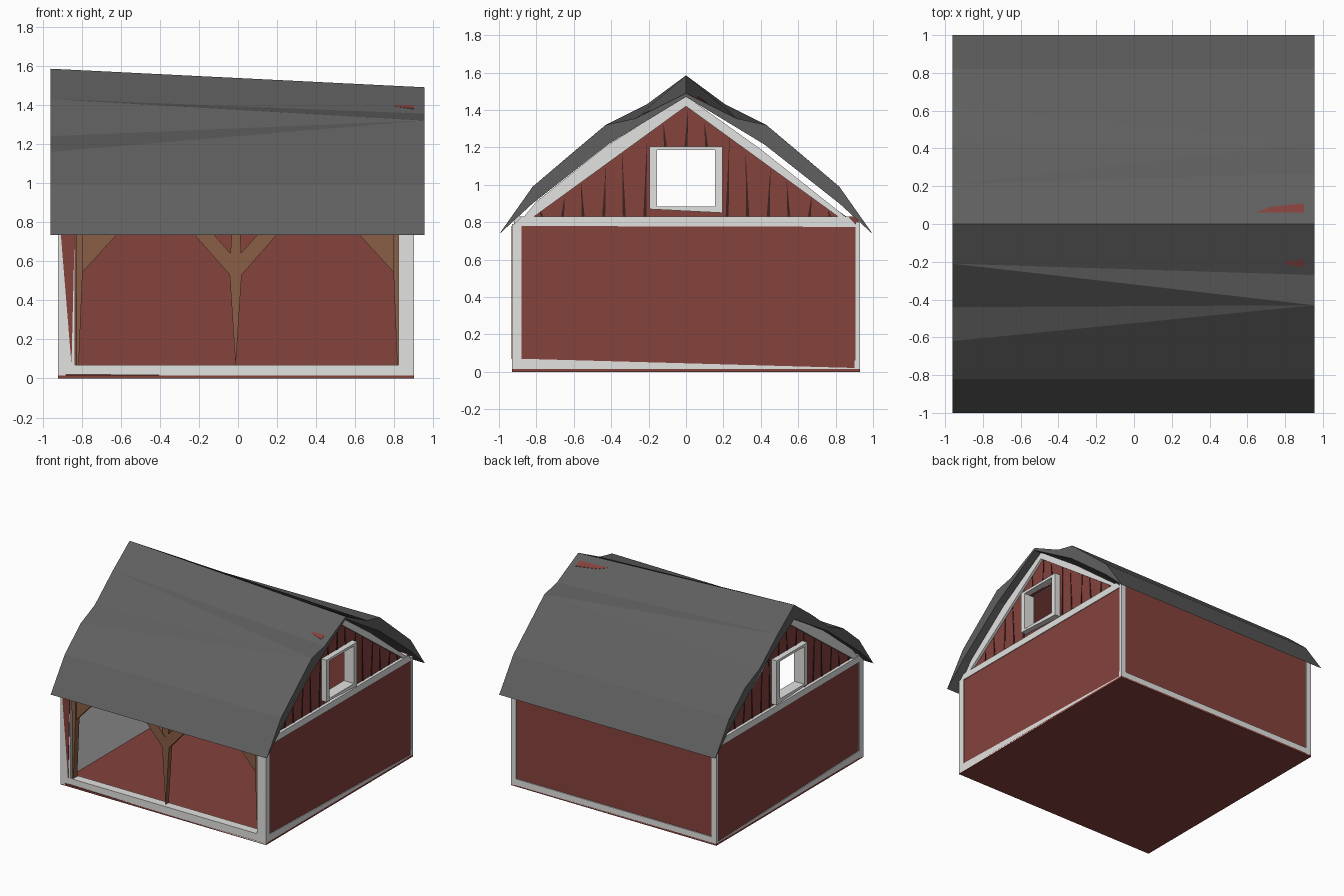
import bpy, bmesh
from mathutils import Vector

cube = bpy.data.objects.get("Cube")
if cube:
    bpy.data.objects.remove(cube)


def material(name, r, g, b):
    m = bpy.data.materials.new(name)
    m.use_nodes = True
    m.diffuse_color = (r, g, b, 1)
    node = next(n for n in m.node_tree.nodes if n.type == 'BSDF_PRINCIPLED')
    node.inputs["Base Color"].default_value = (r, g, b, 1)
    node.inputs["Roughness"].default_value = 0.9
    return m


RED = material("barn_red", 0.235, 0.054, 0.046)
WHITE = material("trim_white", 0.76, 0.76, 0.75)
GREY = material("roof_grey", 0.115, 0.115, 0.115)
WOOD = material("brown_wood", 0.25, 0.112, 0.058)
GAP = material("dark_gap", 0.045, 0.016, 0.014)


def finish(name, bm, mat):
    bmesh.ops.recalc_face_normals(bm, faces=bm.faces)
    mesh = bpy.data.meshes.new(name)
    bm.to_mesh(mesh)
    bm.free()
    mesh.materials.append(mat)
    obj = bpy.data.objects.new(name, mesh)
    bpy.context.collection.objects.link(obj)
    return obj


def prism(name, pts, a, b, mat, axis='X'):
    """Extrude a (y, z) outline along x, or an (x, z) outline along y."""
    place = (lambda u, v, w: (w, u, v)) if axis == 'X' else (lambda u, v, w: (u, w, v))
    bm = bmesh.new()
    face = bm.faces.new([bm.verts.new(place(u, v, a)) for u, v in pts])
    moved = bmesh.ops.extrude_face_region(bm, geom=[face])["geom"]
    shift = Vector(place(0, 0, b - a))
    bmesh.ops.translate(bm, vec=shift, verts=[g for g in moved if isinstance(g, bmesh.types.BMVert)])
    return finish(name, bm, mat)


def box(name, x0, x1, y0, y1, z0, z1, mat):
    return prism(name, [(y0, z0), (y1, z0), (y1, z1), (y0, z1)], x0, x1, mat)


X0, X1, Y = -0.92, 0.90, 0.93

# Floor and back wall
box("base_slab", X0, X1, -Y, Y, 0, 0.015, RED)
box("floor", X0 + 0.02, X1 - 0.02, -0.9, 0.9, 0.015, 0.06, RED)
box("back_wall", X0 + 0.02, X1 - 0.02, 0.87, 0.922, 0.015, 0.83, RED)
box("back_sill", X0, X1, 0.9, Y, 0.01, 0.06, WHITE)
box("back_header", X0 + 0.02, X1 - 0.02, 0.86, 0.92, 0.78, 0.83, WHITE)
box("front_header", X0 + 0.02, X1 - 0.02, -0.92, -0.86, 0.77, 0.83, WHITE)

# Front sill and corner posts
prism("front_sill", [(X0, 0.022), (X1, 0.003), (X1, 0.07), (X0, 0.07)], -Y, -0.86, WHITE, 'Y')
box("front_left_post", 0.82, X1, -Y, -0.88, 0.01, 0.79, WHITE)
box("front_right_post", X0, -0.835, -Y, -0.88, 0.02, 0.79, WHITE)
prism("front_right_board", [(-0.852, 0.07), (-0.835, 0.78), (-0.91, 0.78)], -Y - 0.004, -Y, RED, 'Y')
for label, x0, x1 in (("left", X1 - 0.045, X1), ("right", X0, X0 + 0.045)):
    box("back_" + label + "_post", x0, x1, 0.905, Y, 0.01, 0.8, WHITE)


# Gable outline height
def slope(y):
    return 1.44 - 0.72 * abs(y)


# The two end walls with gables and windows
for label, s, edge in (("left", 1, X1), ("right", -1, X0)):
    def at(depth):
        return edge - s * depth

    box(label + "_wall", at(0.045), at(0.006), -0.92, 0.92, 0.015, 0.79, RED)
    box(label + "_inner_lining", at(0.05), at(0.045), -0.88, 0.87, 0.06, 0.79, WHITE)
    prism(label + "_sill", [(-Y, 0.005), (Y, 0.005), (Y, 0.02), (-0.88, 0.07), (-Y, 0.07)],
          at(0.04), at(0), WHITE)
    box(label + "_front_corner", at(0.04), at(0), -Y, -0.88, 0.01, 0.79, WHITE)
    prism(label + "_band", [(-0.93, 0.78), (0.92, 0.775), (0.87, 0.83), (-0.88, 0.83)],
          at(0.07), at(0), WHITE)

    # Gable panels around the window opening
    w, low, high = 0.158, 0.88, 1.185
    panels = {
        "front": [(-0.85, 0.82), (-w, 0.82), (-w, slope(w))],
        "back": [(0.85, 0.82), (w, 0.82), (w, slope(w))],
        "lower": [(-w, 0.82), (w, 0.82), (w, low), (-w, low)],
        "upper": [(-w, high), (w, high), (w, slope(w)), (0, slope(0)), (-w, slope(w))],
    }
    for part, outline in panels.items():
        prism(label + "_gable_" + part, outline, at(0.06), at(0.025), RED)

    # Tapered gaps between the gable boards
    for i in range(15):
        y = -0.77 + 0.11 * i
        foot = 1.2 if abs(y) < 0.2 else 0.83
        top = slope(y) - 0.02
        if top > foot + 0.02:
            lean = 0.012 if i % 2 else -0.012
            prism(label + "_board_gap", [(y - 0.008, foot), (y + 0.008, foot), (y + lean, top)],
                  at(0.025), at(0.021), GAP)

    # Rake trim, wider on the front slope
    prism(label + "_front_rake", [(-0.89, 0.8), (-0.84, 0.81), (0, 1.42), (0, 1.475),
                                  (-0.43, 1.205), (-0.8, 0.91)], at(0.05), at(0.005), WHITE)
    prism(label + "_back_rake", [(0.89, 0.8), (0.84, 0.81), (0, 1.42), (0, 1.475), (0.4, 1.19)],
          at(0.05), at(0.005), WHITE)

    # Window frame
    a, b = 0.195, 0.155
    z0, z1, z2, z3 = 0.85, 0.885, 1.185, 1.205
    for part, outline in (
            ("bottom", [(-a, z0 + 0.02), (a, z0), (b, z1), (-b, z1)]),
            ("top", [(-a, z3), (a, z3), (b, z2), (-b, z2)]),
            ("front", [(-a, z3), (-a, z0 + 0.02), (-b, z1), (-b, z2)]),
            ("back", [(a, z3), (a, z0), (b, z1), (b, z2)])):
        prism(label + "_window_" + part, outline, at(0.07), at(-0.02), WHITE)

# Sloped red ceiling lining under the roof
prism("ceiling", [(-0.9, 0.8), (0, 1.435), (0.9, 0.8), (0.88, 0.79), (0, 1.41), (-0.88, 0.79)],
      X0 + 0.06, X1 - 0.06, RED)

# Wooden centre post, side posts and braces
prism("centre_post", [(-0.012, 0.06), (0.02, 0.55), (0.01, 0.79), (-0.03, 0.79), (-0.044, 0.55)],
      -0.9, -0.86, WOOD, 'Y')
for s in (1, -1):
    c = -0.012
    prism("centre_brace", [(c, 0.55), (c + s * 0.03, 0.53), (c + s * 0.25, 0.78),
                           (c + s * 0.15, 0.78), (c, 0.61)], -0.905, -0.865, WOOD, 'Y')
    prism("side_post", [(s * 0.825, 0.06), (s * 0.815, 0.06), (s * 0.795, 0.55), (s * 0.795, 0.78),
                        (s * 0.83, 0.78)], -0.92, -0.87, WOOD, 'Y')
    prism("corner_brace", [(s * 0.81, 0.53), (s * 0.79, 0.55), (s * 0.58, 0.78), (s * 0.81, 0.78)],
          -0.91, -0.87, WOOD, 'Y')

# Warped roof: different profiles at the two ends, joined by folded facets
RX0, RX1 = -0.96, 0.955
right_end = [(0, 1.585), (0.21, 1.43), (0.44, 1.24), (0.62, 1.16), (0.82, 0.99), (1, 0.735)]
left_end = [(0, 1.49), (0.27, 1.355), (0.43, 1.32), (0.82, 0.99), (1, 0.735)]
under = [(0, 1.47), (0.42, 1.215), (0.82, 0.9), (1, 0.735)]
for label, s in (("front", -1), ("back", 1)):
    bm = bmesh.new()
    R = [bm.verts.new((RX0, s * y, z)) for y, z in right_end]
    L = [bm.verts.new((RX1, s * y, z)) for y, z in left_end]
    UR, UL = ([bm.verts.new((x, s * y, z)) for y, z in under[:-1]] + [end[-1]]
              for x, end in ((RX0, R), (RX1, L)))
    facets = [(R[0], R[1], L[1], L[0]), (R[1], L[2], L[1]), (R[1], R[2], L[2]),
              (R[2], R[3], L[2]), (R[3], R[4], L[3], L[2]), (R[4], R[5], L[4], L[3])]
    facets += [(UR[i], UR[i + 1], UL[i + 1], UL[i]) for i in range(3)]
    facets += [R + UR[-2::-1], L + UL[-2::-1], (R[0], L[0], UL[0], UR[0])]
    for f in facets:
        bm.faces.new(f)
    finish(label + "_roof", bm, GREY)


# Slivers of lining showing through the roof near the ridge
def roof_height(x, y):
    t = (x - RX0) / (RX1 - RX0)
    return (1 - t) * (1.585 - 0.738 * abs(y)) + t * (1.49 - 0.5 * abs(y)) + 0.004


for name, pts in (("back_sliver", [(0.9, 0.06), (0.9, 0.11), (0.72, 0.09), (0.65, 0.062)]),
                  ("front_sliver", [(0.9, -0.23), (0.9, -0.19), (0.74, -0.2)])):
    bm = bmesh.new()
    top = bm.faces.new([bm.verts.new((x, y, roof_height(x, y))) for x, y in pts])
    out = bmesh.ops.extrude_face_region(bm, geom=[top])["geom"]
    bmesh.ops.translate(bm, vec=(0, 0, -0.008),
                        verts=[g for g in out if isinstance(g, bmesh.types.BMVert)])
    finish(name, bm, RED)
